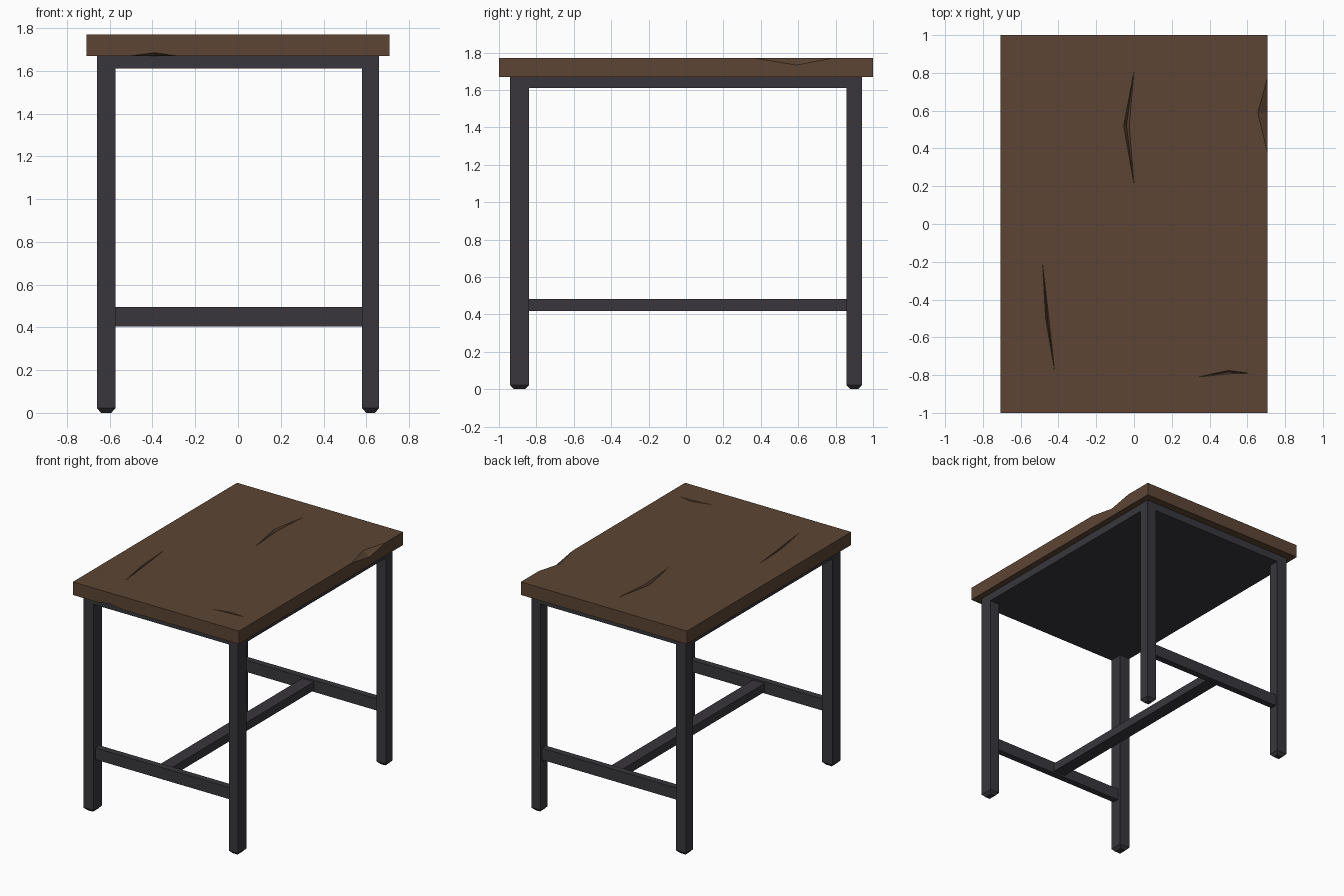
import bpy, bmesh
from mathutils import Vector

if "Cube" in bpy.data.objects:
    bpy.data.objects.remove(bpy.data.objects["Cube"])


def material(name, rgb):
    m = bpy.data.materials.new(name)
    m.diffuse_color = (*rgb, 1)
    m.use_nodes = True
    m.node_tree.nodes["Principled BSDF"].inputs["Base Color"].default_value = m.diffuse_color
    return m


WOOD = material("dark wood", (0.108, 0.060, 0.035))
METAL = material("charcoal metal", (0.040, 0.037, 0.045))


def make_object(name, bm, mat):
    bmesh.ops.recalc_face_normals(bm, faces=bm.faces)
    mesh = bpy.data.meshes.new(name)
    bm.to_mesh(mesh)
    bm.free()
    mesh.materials.append(mat)
    obj = bpy.data.objects.new(name, mesh)
    bpy.context.collection.objects.link(obj)
    return obj


def box(name, lo, hi, mat, foot_inset=0, foot_height=0):
    lo, hi = Vector(lo), Vector(hi)
    bm = bmesh.new()
    bmesh.ops.create_cube(bm, size=1)
    for v in bm.verts:
        v.co = (lo + hi) / 2 + v.co * (hi - lo)
    if foot_inset:
        # Tapered foot: extrude the bottom face down and shrink it
        bottom = min(bm.faces, key=lambda f: f.calc_center_median().z)
        mid = bottom.calc_center_median()
        ext = bmesh.ops.extrude_face_region(bm, geom=[bottom])["geom"]
        bmesh.ops.delete(bm, geom=[bottom], context='FACES')
        for v in (g for g in ext if isinstance(g, bmesh.types.BMVert)):
            for i in (0, 1):
                v.co[i] += foot_inset if v.co[i] < mid[i] else -foot_inset
            v.co.z -= foot_height
    return make_object(name, bm, mat)


def cutter(name, points, faces, pivot):
    # Scaling about a point on the valley keeps the cut planes in place
    # while the open sides move clear of the slab
    bm = bmesh.new()
    pivot = Vector(pivot)
    verts = [bm.verts.new(pivot + (Vector(p) - pivot) * 1.4) for p in points]
    for f in faces:
        bm.faces.new([verts[i] for i in f])
    obj = make_object(name, bm, WOOD)
    obj.hide_render = True
    return obj


TOP, UNDER, APRON = 1.77, 1.67, 1.61

# Tabletop slab
tabletop = box("tabletop", (-0.708, -1, UNDER), (0.708, 1, TOP), WOOD)
cutters = []

# Cracks in the top: end, side, end, side, deepest point
cracks = [
    ((0, 0.81), (-0.055, 0.52), (0, 0.21), (-0.025, 0.52), (-0.04, 0.52)),
    ((-0.485, -0.2), (-0.468, -0.5), (-0.42, -0.78), (-0.448, -0.52), (-0.457, -0.51)),
    ((0.34, -0.81), (0.5, -0.775), (0.61, -0.79), (0.5, -0.793), (0.5, -0.784)),
]
for i, (a, b, c, d, deep) in enumerate(cracks):
    low = (*deep, TOP - 0.025)
    pts = [(*p, TOP) for p in (a, b, c, d)] + [low]
    cutters.append(cutter(f"crack_cutter_{i + 1}", pts,
                          [(0, 1, 4), (1, 2, 4), (2, 3, 4), (3, 0, 4), (0, 1, 3), (1, 2, 3)], low))

# Chips on the edges: two ends, then the two ends of the valley
chips = [
    ((0.708, 0.37, TOP), (0.708, 0.78, TOP), (0.655, 0.59, TOP), (0.708, 0.59, 1.733)),
    ((-0.5, -1, UNDER), (-0.29, -1, UNDER), (-0.39, -1, 1.685), (-0.39, -0.96, UNDER)),
]
for i, pts in enumerate(chips):
    pivot = (Vector(pts[2]) + Vector(pts[3])) / 2
    cutters.append(cutter(f"chip_cutter_{i + 1}", pts,
                          [(0, 1, 2), (0, 1, 3), (0, 2, 3), (1, 2, 3)], pivot))

for c in cutters:
    mod = tabletop.modifiers.new(c.name, 'BOOLEAN')
    mod.operation, mod.solver, mod.object = 'DIFFERENCE', 'EXACT', c
bpy.context.view_layer.objects.active = tabletop
for c in cutters:
    bpy.ops.object.modifier_apply(modifier=c.name)
for c in cutters:
    bpy.data.objects.remove(c)

# Metal frame under the slab
box("apron_frame", (-0.66, -0.94, APRON), (0.66, 0.94, UNDER), METAL)

# Legs with tapered feet
for xn, x0, x1 in (("left", -0.66, -0.573), ("right", 0.58, 0.66)):
    for yn, y0, y1 in (("front", -0.94, -0.84), ("back", 0.858, 0.94)):
        box(f"{yn}_{xn}_leg", (x0, y0, 0.022), (x1, y1, APRON), METAL, 0.02, 0.022)

# Stretchers: one across each end and one lengthwise
for yn, y0, y1 in (("front", -0.915, -0.865), ("back", 0.875, 0.925)):
    box(f"{yn}_stretcher", (-0.573, y0, 0.405), (0.58, y1, 0.495), METAL)
box("long_stretcher", (-0.065, -0.865, 0.418), (0.035, 0.875, 0.483), METAL)
